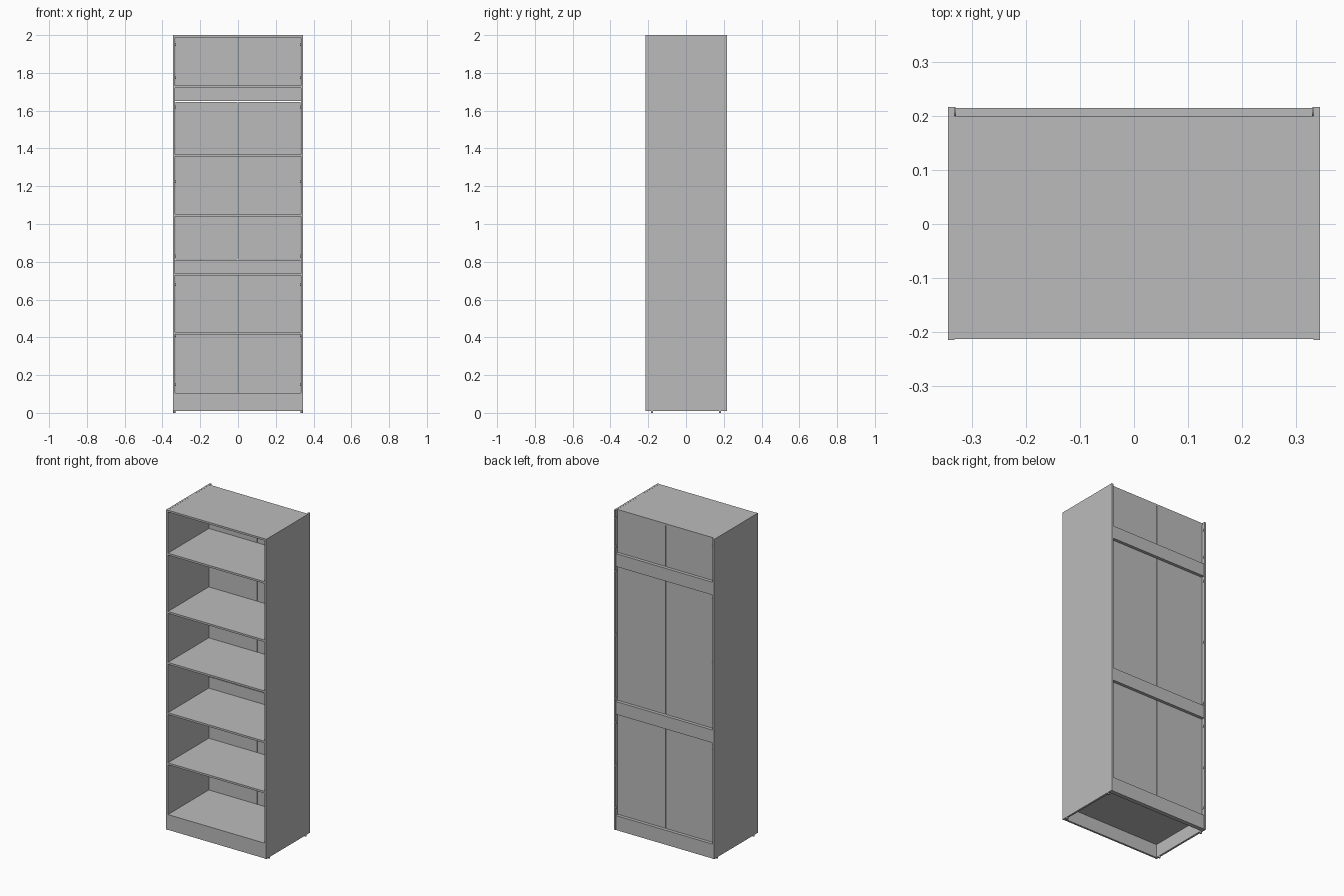
import bpy
import bmesh
from mathutils import Matrix, Vector

cube = bpy.data.objects.get("Cube")
if cube:
    bpy.data.objects.remove(cube, do_unlink=True)

grey = bpy.data.materials.new("grey_board")
grey.use_nodes = True
colour = (0.5, 0.5, 0.5, 1)
grey.diffuse_color = colour
grey.node_tree.nodes["Principled BSDF"].inputs["Base Color"].default_value = colour

W, D, TOP, FOOT, T = 0.345, 0.215, 2.0, 0.01, 0.012
INNER = W - T
DOOR_BACK, DOOR_FRONT = 0.20, 0.188


def finish(name, bm):
    mesh = bpy.data.meshes.new(name)
    bm.to_mesh(mesh)
    bm.free()
    mesh.materials.append(grey)
    obj = bpy.data.objects.new(name, mesh)
    bpy.context.collection.objects.link(obj)
    return obj


def box(name, x, y, z):
    """Box from (low, high) pairs on each axis."""
    low, high = Vector((x[0], y[0], z[0])), Vector((x[1], y[1], z[1]))
    bm = bmesh.new()
    size = Matrix.Diagonal((high - low).to_4d())
    bmesh.ops.create_cube(bm, size=1, matrix=Matrix.Translation((low + high) / 2) @ size)
    return finish(name, bm)


def disc(name, centre, radius, depth, axis):
    turn = Matrix.Rotation(1.5708, 4, "Y") if axis == "X" else Matrix.Identity(4)
    bm = bmesh.new()
    bmesh.ops.create_cone(bm, cap_ends=True, segments=16, radius1=radius,
                          radius2=radius, depth=depth,
                          matrix=Matrix.Translation(centre) @ turn)
    return finish(name, bm)


inside = (-INNER, INNER)
front = 0.002 - D

# Side panels, feet and hinge caps
hinge_heights = (1.95, 1.775, 1.62, 1.225, 0.83, 0.68, 0.41, 0.15)
for side, s in (("left", 1), ("right", -1)):
    box(f"{side}_side_panel", sorted((s * INNER, s * W)), (-D, D + 0.002), (FOOT, TOP))
    for end, y in (("front", -0.18), ("back", 0.18)):
        disc(f"{side}_{end}_foot", (s * (W - 0.007), y, FOOT / 2), 0.006, FOOT, "Z")
    for i, z in enumerate(hinge_heights):
        disc(f"{side}_hinge_cap_{i + 1}", (s * (INNER - 0.001), 0.208, z), 0.008, 0.004, "X")

# Top panel and shelves, named by their upper surface
box("top_panel", inside, (front, DOOR_BACK), (TOP - T, TOP - 0.0005))
for i, z in enumerate((0.105, 0.427, 0.739, 1.052, 1.369, 1.732)):
    box(f"shelf_{i + 1}", inside, (front, DOOR_FRONT), (z - T, z))

# Plinth board and back rails
box("front_plinth", inside, (front, front + T), (FOOT, 0.093))
rails = (("bottom", FOOT, 0.1), ("middle", 0.81, 0.73), ("top", 1.65, 1.73))
for name, a, b in rails:
    box(f"{name}_back_rail", inside, (DOOR_FRONT, D), sorted((a, b)))

# Pairs of back doors with a narrow gap between them
for level, low, high in (("lower", 0.103, 0.727), ("middle", 0.813, 1.647),
                         ("upper", 1.733, TOP - T)):
    for side, s in (("left", 1), ("right", -1)):
        box(f"{level}_{side}_back_door", sorted((s * 0.002, s * (INNER - 0.001))),
            (DOOR_FRONT, DOOR_BACK), (low, high))
